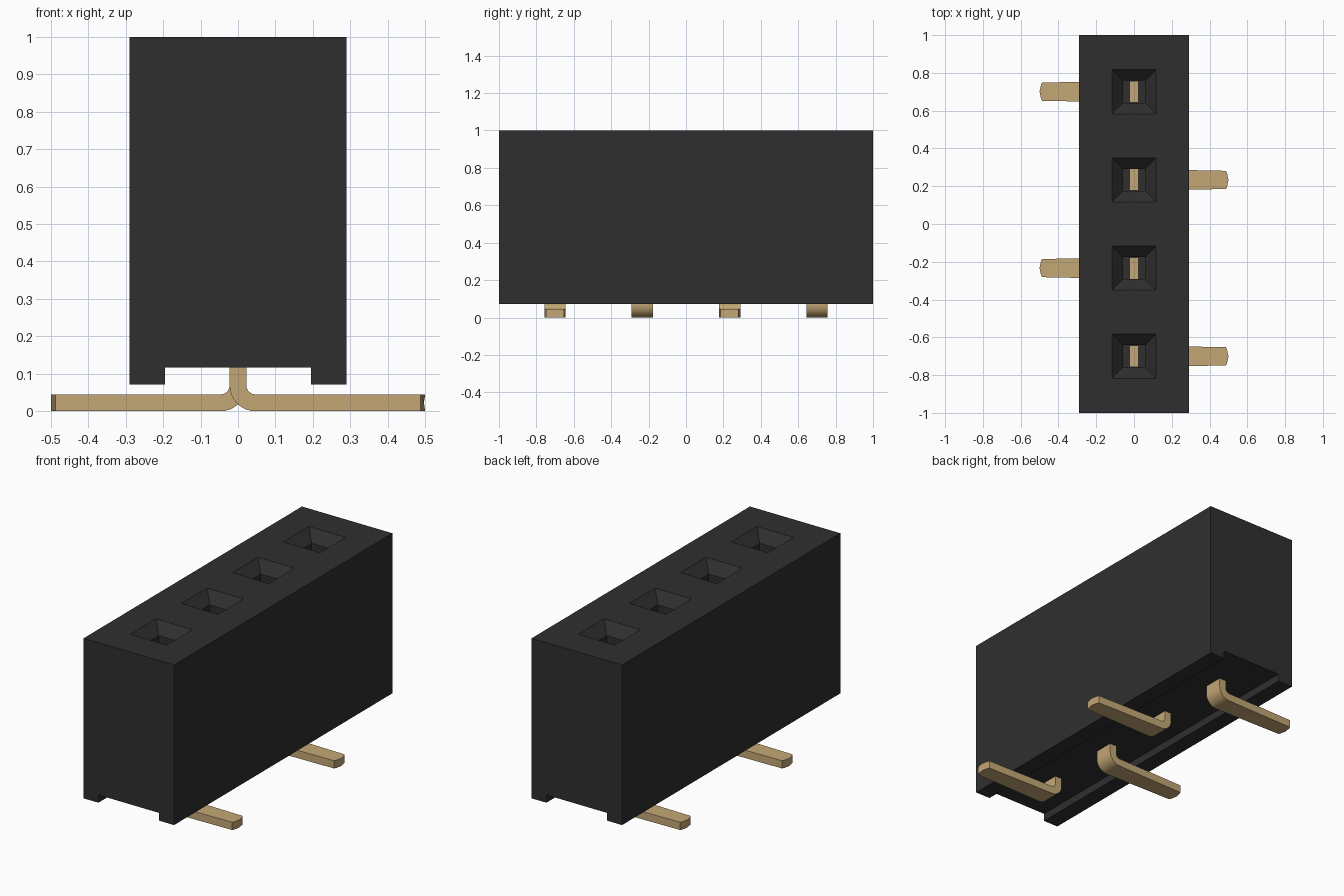
import bpy, bmesh, math

cube = bpy.data.objects.get("Cube")
if cube:
    bpy.data.objects.remove(cube)


def make_material(name, color):
    mat = bpy.data.materials.new(name)
    mat.use_nodes = True
    mat.diffuse_color = color
    mat.node_tree.nodes["Principled BSDF"].inputs["Base Color"].default_value = color
    return mat


def loft(name, rings, mat):
    """Skin a row of equal-length closed rings and cap both ends."""
    bm = bmesh.new()
    rows = [[bm.verts.new(p) for p in ring] for ring in rings]
    count = len(rows[0])
    for a, b in zip(rows, rows[1:]):
        for i in range(count):
            j = (i + 1) % count
            bm.faces.new((a[i], a[j], b[j], b[i]))
    bm.faces.new(rows[0])
    bm.faces.new(rows[-1])
    bmesh.ops.recalc_face_normals(bm, faces=bm.faces)
    mesh = bpy.data.meshes.new(name)
    bm.to_mesh(mesh)
    bm.free()
    mesh.materials.append(mat)
    obj = bpy.data.objects.new(name, mesh)
    bpy.context.collection.objects.link(obj)
    return obj


def activate(obj):
    bpy.ops.object.select_all(action='DESELECT')
    obj.select_set(True)
    bpy.context.view_layer.objects.active = obj


black = make_material("black plastic", (0.028, 0.028, 0.028, 1))
gold = make_material("gold metal", (0.55, 0.39, 0.18, 1))

BASE, RECESS, TOP = 0.072, 0.117, 1.0
HALF_X, RIB_X = 0.29, 0.195
PITCH = 0.467
sockets = [(k - 1.5) * PITCH for k in range(4)]

# Housing with a lengthwise channel underneath
half = [(HALF_X, TOP), (HALF_X, BASE), (RIB_X, BASE), (RIB_X, RECESS)]
profile = half + [(-x, z) for x, z in reversed(half)]
housing = loft("housing", [[(x, y, z) for x, z in profile] for y in (-1, 1)], black)

# Square sockets with funnel mouths
SOCKET = [(0.059, 0.25), (0.059, 0.94), (0.117, TOP), (0.117, TOP + 0.1)]
for y in sockets:
    rings = [[(sx * h, y + sy * h, z) for sx, sy in ((-1, -1), (1, -1), (1, 1), (-1, 1))]
             for h, z in SOCKET]
    cutter = loft("socket_cutter", rings, black)
    cutter.hide_render = True
    cut = housing.modifiers.new("socket", 'BOOLEAN')
    cut.operation = 'DIFFERENCE'
    cut.solver = 'EXACT'
    cut.object = cutter
    activate(housing)
    bpy.ops.object.modifier_apply(modifier=cut.name)
    bpy.data.objects.remove(cutter)

# Contact pins: upright stem, rounded bend, tapered foot with a bowed tip
THICK, WIDE, NARROW = 0.045, 0.057, 0.048
INNER = 0.024
OUTER = INNER + THICK
BEND_X = THICK / 2 + INNER
ACROSS = (-1, -0.75, 0, 0.75, 1)


def pin_ring(side, y, outer, inner, width, bow=0):
    """Cross-section running along the outer skin and back along the inner."""
    def point(p, t):
        return (side * (p[0] - bow * t * t), y + t * width, p[1])
    return [point(outer, t) for t in ACROSS] + [point(inner, t) for t in reversed(ACROSS)]


for k, y in enumerate(sockets):
    side = 1 if k % 2 == 0 else -1
    rings = [pin_ring(side, y, (-THICK / 2, 0.45), (THICK / 2, 0.45), WIDE)]
    for step in range(9):
        a = math.pi / 2 * step / 8
        c, s = math.cos(a), math.sin(a)
        rings.append(pin_ring(side, y, (BEND_X - OUTER * c, OUTER - OUTER * s),
                              (BEND_X - INNER * c, OUTER - INNER * s), WIDE))
    rings.append(pin_ring(side, y, (0.5, 0), (0.5, THICK), NARROW, bow=0.013))
    pin = loft(f"contact_pin_{k + 1}", rings, gold)
    activate(pin)
    bpy.ops.object.shade_smooth_by_angle(angle=math.radians(25))
